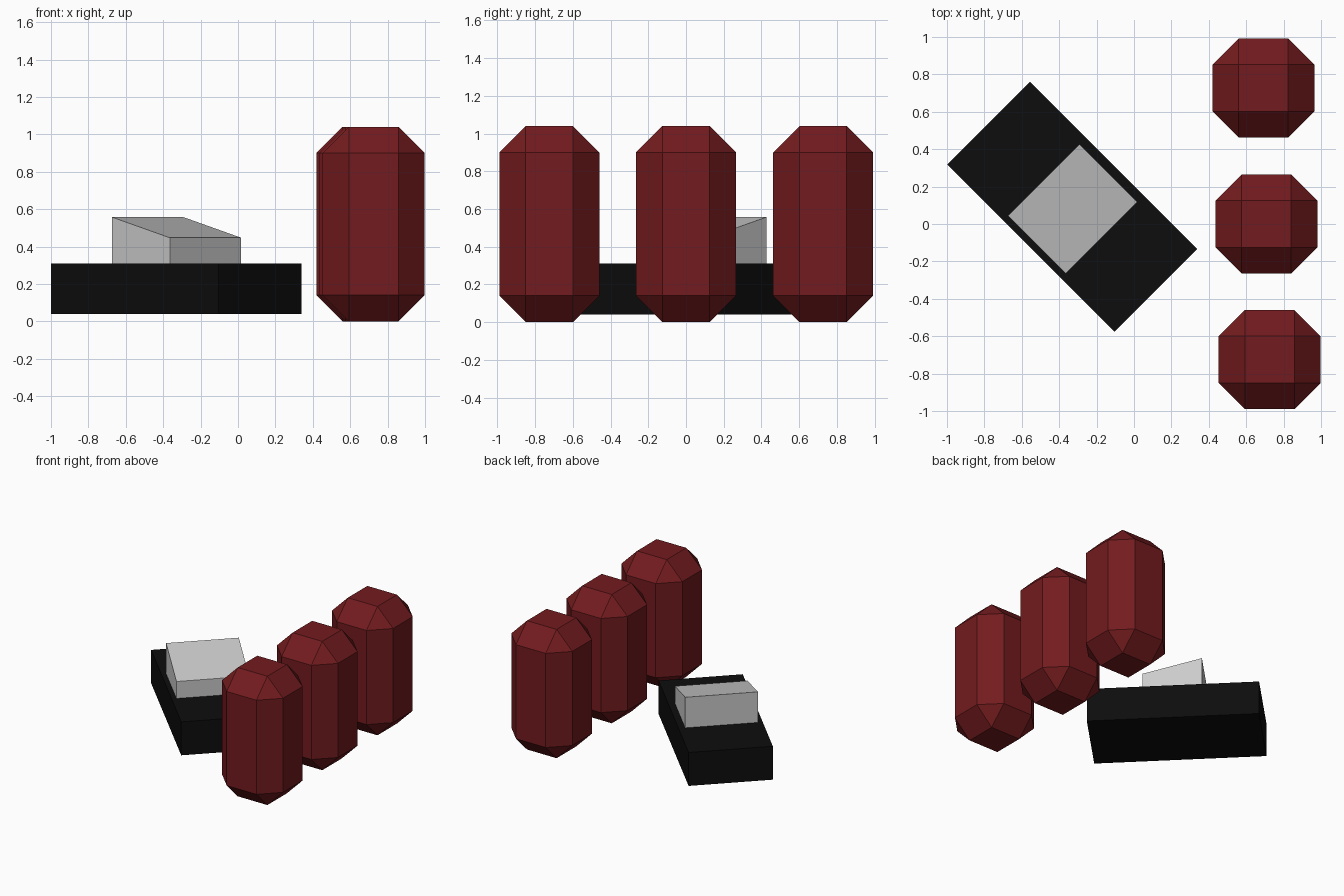
import bpy, bmesh, math
from mathutils import Matrix

if "Cube" in bpy.data.objects:
    bpy.data.objects.remove(bpy.data.objects["Cube"])


def material(name, rgb):
    m = bpy.data.materials.new(name)
    m.diffuse_color = (*rgb, 1)
    m.use_nodes = True
    m.node_tree.nodes["Principled BSDF"].inputs["Base Color"].default_value = m.diffuse_color
    return m


def box(name, size, centre, turn=0, bevel=0, mat=None, shape=None):
    """Box with optional chamfer on every edge and optional vertex edit."""
    bm = bmesh.new()
    bmesh.ops.create_cube(bm, size=1, matrix=Matrix.Diagonal((*size, 1)))
    if shape:
        shape(bm)
    if bevel:
        bmesh.ops.bevel(bm, geom=bm.edges[:], offset=bevel, segments=1,
                        affect='EDGES')
    me = bpy.data.meshes.new(name)
    bm.to_mesh(me)
    bm.free()
    if mat:
        me.materials.append(mat)
    ob = bpy.data.objects.new(name, me)
    ob.location = centre
    ob.rotation_euler.z = math.radians(turn)
    bpy.context.collection.objects.link(ob)
    return ob


def slope_top(bm):
    # lower the top edge on the local +x side
    for v in bm.verts:
        if v.co.x > 0 and v.co.z > 0:
            v.co.z -= 0.11


red = material("dark_red", (0.17, 0.011, 0.013))
black = material("black", (0.004, 0.004, 0.004))

# Row of three chamfered pillars, slightly staggered
for i, (x, y) in enumerate([(0.725, -0.725), (0.708, 0), (0.692, 0.727)]):
    box(f"pillar_{i + 1}", (0.545, 0.53, 1.04), (x, y, 0.52),
        bevel=0.14, mat=red)

# Diagonal slab
box("base_slab", (1.266, 0.626, 0.27), (-0.33, 0.0925, 0.175), -45, mat=black)

# Sloped block resting on the slab
box("sloped_block", (0.436, 0.54, 0.247), (-0.328, 0.081, 0.4335), -45,
    shape=slope_top)
